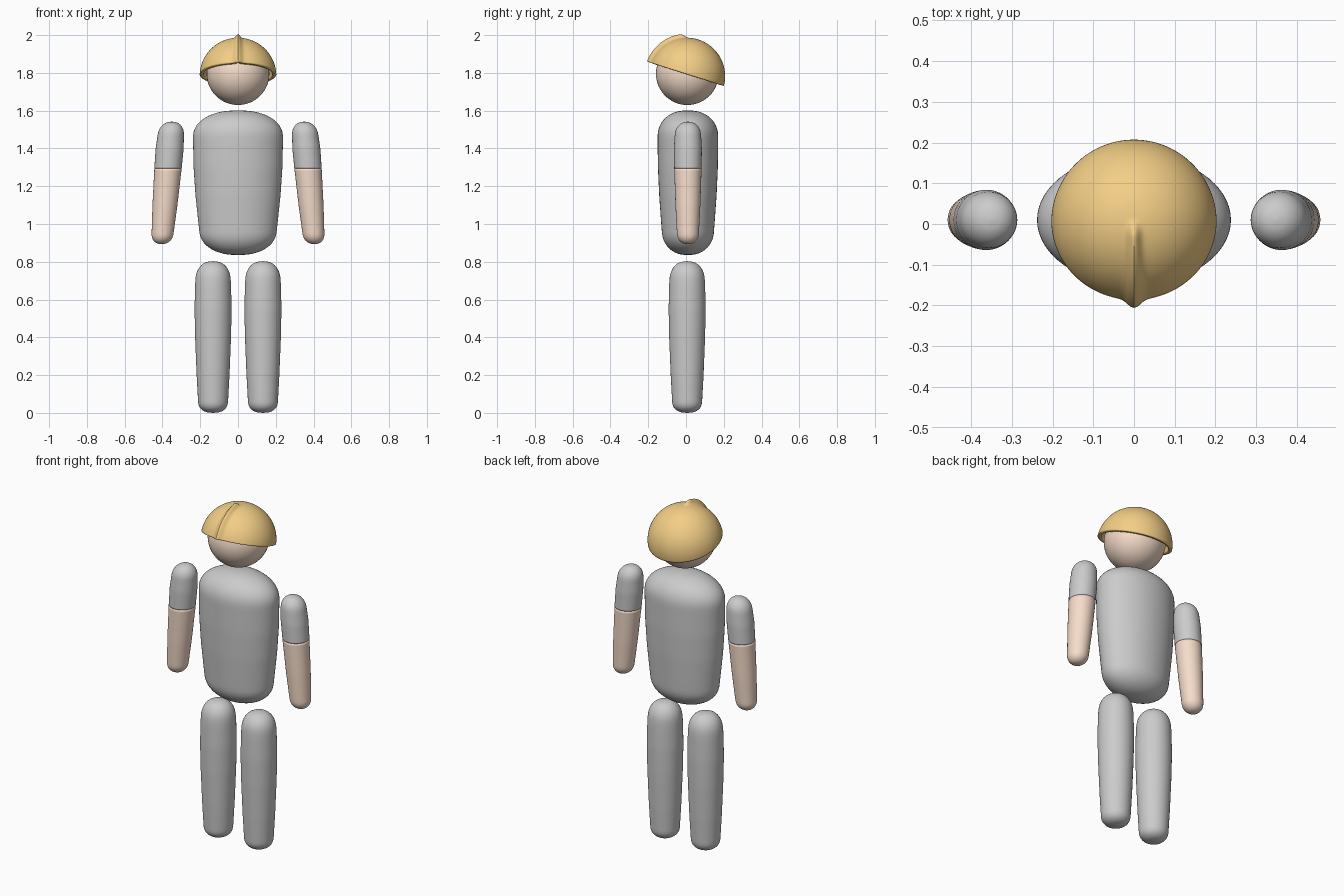
import bpy, bmesh
from math import sin, cos, pi, radians, exp, acos
from mathutils import Vector, Matrix

if "Cube" in bpy.data.objects:
    bpy.data.objects.remove(bpy.data.objects["Cube"])


def material(name, rgb):
    m = bpy.data.materials.new(name)
    m.diffuse_color = (*rgb, 1)
    m.use_nodes = True
    m.node_tree.nodes["Principled BSDF"].inputs["Base Color"].default_value = m.diffuse_color
    return m


skin = material("skin", (0.92, 0.72, 0.59))
orange = material("orange", (0.9, 0.62, 0.24))


def finish(name, bm, mat=None):
    bmesh.ops.recalc_face_normals(bm, faces=bm.faces)
    for f in bm.faces:
        f.smooth = True
    me = bpy.data.meshes.new(name)
    bm.to_mesh(me)
    bm.free()
    ob = bpy.data.objects.new(name, me)
    bpy.context.collection.objects.link(ob)
    if mat:
        me.materials.append(mat)
    return ob


def lerp(points, z):
    for (a, ra), (b, rb) in zip(points, points[1:]):
        if z <= b:
            t = (z - a) / (b - a)
            t = max(0, min(1, t))
            return ra + (rb - ra) * t
    return points[-1][1]


def bridge(bm, rings):
    for a, b in zip(rings, rings[1:]):
        n = len(a)
        for i in range(n):
            bm.faces.new((a[i], a[(i + 1) % n], b[(i + 1) % n], b[i]))


# Rounded pillow-like body part: widths by height, superelliptic end caps
def body_part(name, widths, caps, power, x_ends=(0, 0), y=0.008, depth=1.0,
              span=None, mat=None, seg=48, rings=48):
    z0, z1 = widths[0][0], widths[-1][0]
    lo, hi = span or (z0, z1)
    zs = [(z0 + z1) / 2 - (z1 - z0) / 2 * cos(pi * i / rings) for i in range(rings + 1)]
    zs = [lo] + [z for z in zs if lo + 0.002 < z < hi - 0.002] + [hi]
    bm = bmesh.new()
    loops = []
    for z in zs:
        r = lerp(widths, z)
        for d, h in ((z - z0, caps[0]), (z1 - z, caps[1])):
            if d < h:
                r *= max(0, 1 - (1 - d / h) ** power) ** (1 / power)
        r = max(r, 0.002)
        cx = x_ends[0] + (x_ends[1] - x_ends[0]) * (z - z0) / (z1 - z0)
        loops.append([bm.verts.new((cx + r * cos(2 * pi * i / seg),
                                    y + r * depth * sin(2 * pi * i / seg), z))
                      for i in range(seg)])
    bridge(bm, loops)
    bm.faces.new(loops[0])
    bm.faces.new(loops[-1])
    return finish(name, bm, mat)


# Torso
body_part("torso", [(0.835, 0.19), (1.0, 0.209), (1.15, 0.225), (1.3, 0.235),
                    (1.45, 0.238), (1.602, 0.235)],
          (0.12, 0.14), 2.2, y=0.01, depth=0.675, seg=64)

# Arms and legs, both sides
ARM = [(0.893, 0.055), (1.1, 0.066), (1.3, 0.0725), (1.4, 0.074), (1.542, 0.065)]
LEG = [(0.0, 0.076), (0.2, 0.087), (0.4, 0.095), (0.55, 0.098), (0.68, 0.095), (0.803, 0.087)]
for label, s in (("left", 1), ("right", -1)):
    xs = (s * 0.404, s * 0.35)
    body_part(label + "_forearm", ARM, (0.055, 0.07), 2.2, xs, 0.01,
              span=(0.893, 1.295), mat=skin)
    body_part(label + "_sleeve", ARM, (0.055, 0.07), 2.2, xs, 0.01, span=(1.295, 1.542))
    body_part(label + "_leg", LEG, (0.06, 0.1), 2.4, (s * 0.132, s * 0.132), 0.006)

# Head
bm = bmesh.new()
bmesh.ops.create_uvsphere(bm, u_segments=48, v_segments=32, radius=0.166,
                          matrix=Matrix.Translation((0, 0.007, 1.796)))
finish("head", bm, skin)

# Helmet: tilted dome with a raised front crest
centre = Vector((0, 0.004, 1.783))
tilt = Matrix.Rotation(radians(-17.5), 3, 'X')
R, SEG, ROWS = 0.203, 160, 48
end = acos(0.01 / R)
bm = bmesh.new()
loops = []
for j in range(ROWS + 1):
    a = 0.006 + (end - 0.006) * j / ROWS
    ring = []
    for i in range(SEG):
        b = 2 * pi * i / SEG
        d = tilt @ Vector((sin(a) * cos(b), sin(a) * sin(b), cos(a)))
        t = max(0, min(1, (0.012 - d.y * R) / 0.045))
        w = 0.011 + 0.006 * max(0, -d.y)
        bump = 0.021 * exp(-(d.x * R / w) ** 2 / 1.4) * t * t * (3 - 2 * t)
        ring.append(bm.verts.new(centre + d * (R + bump)))
    loops.append(ring)
bridge(bm, loops)
bm.faces.new(loops[0])
helmet = finish("helmet", bm, orange)
shell = helmet.modifiers.new("shell", 'SOLIDIFY')
shell.thickness = 0.02
shell.offset = -1
bpy.ops.object.select_all(action='DESELECT')
helmet.select_set(True)
bpy.context.view_layer.objects.active = helmet
bpy.ops.object.shade_smooth_by_angle(angle=radians(40))
